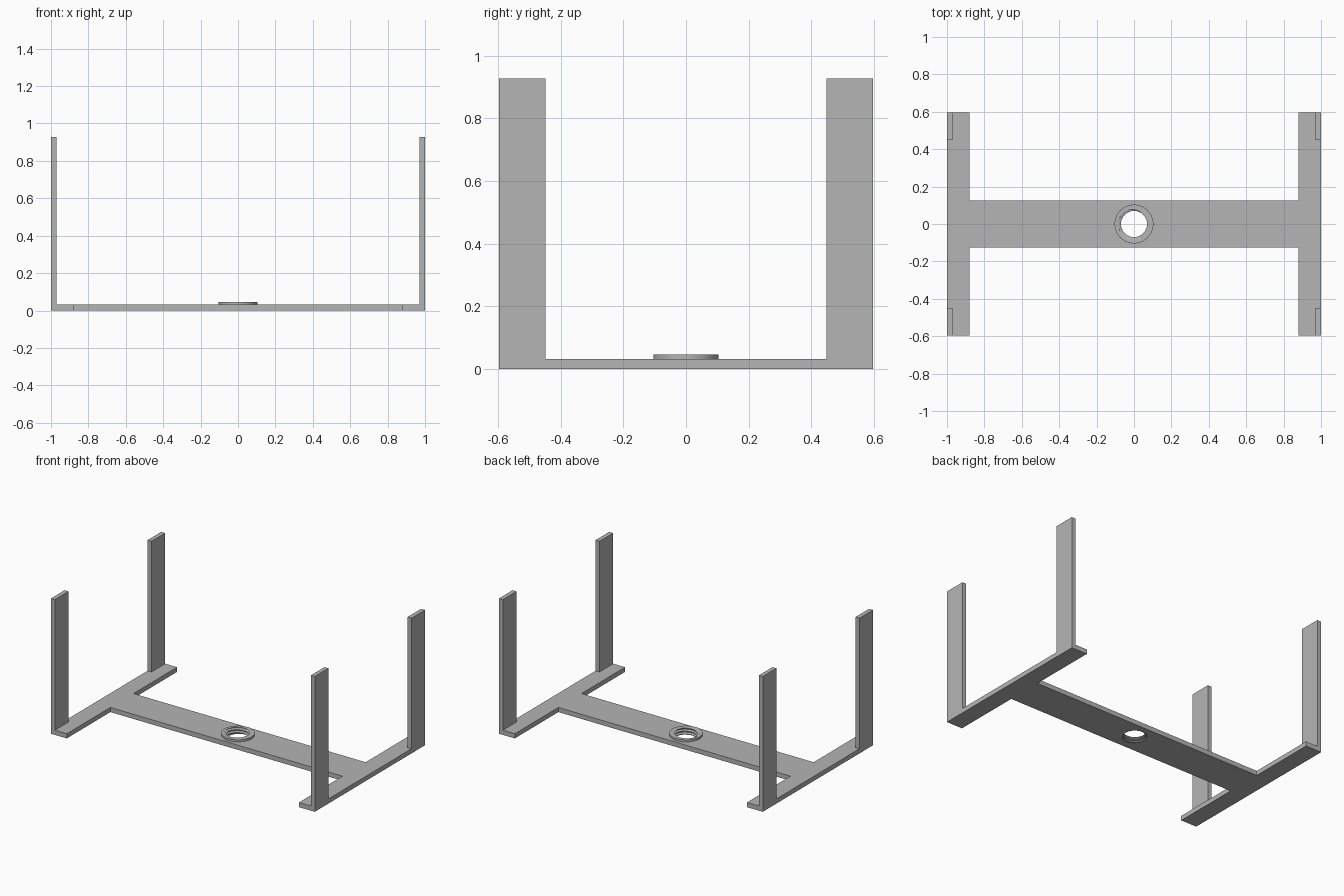
import bpy, bmesh, math

if "Cube" in bpy.data.objects:
    bpy.data.objects.remove(bpy.data.objects["Cube"])

PLATE = 0.032      # base thickness
HEIGHT = 0.927     # top of the uprights
RING_R, RING_TOP = 0.104, 0.046
BORE_R, GROOVE, PITCH = 0.07, 0.014, 0.02
SEG, ROWS = 64, 32

grey = bpy.data.materials.new("grey")
grey.diffuse_color = (0.46, 0.46, 0.46, 1)
grey.use_nodes = True
grey.node_tree.nodes["Principled BSDF"].inputs["Base Color"].default_value = grey.diffuse_color


def add_object(name, bm):
    bmesh.ops.recalc_face_normals(bm, faces=bm.faces)
    mesh = bpy.data.meshes.new(name)
    bm.to_mesh(mesh)
    bm.free()
    mesh.materials.append(grey)
    obj = bpy.data.objects.new(name, mesh)
    bpy.context.collection.objects.link(obj)
    return obj


def prism(name, outline, z0, z1):
    bm = bmesh.new()
    face = bm.faces.new([bm.verts.new((x, y, z0)) for x, y in outline])
    top = bmesh.ops.extrude_face_region(bm, geom=[face])["geom"]
    bmesh.ops.translate(bm, vec=(0, 0, z1 - z0),
                        verts=[v for v in top if isinstance(v, bmesh.types.BMVert)])
    return add_object(name, bm)


def circle(r):
    return [(r * math.cos(2 * math.pi * i / SEG), r * math.sin(2 * math.pi * i / SEG))
            for i in range(SEG)]


# H-shaped base plate, with a round opening for the threaded collar
quarter = [(1, 0.597), (0.88, 0.597), (0.88, 0.125)]
outline = (quarter + [(-x, y) for x, y in reversed(quarter)]
           + [(-x, -y) for x, y in quarter] + [(x, -y) for x, y in reversed(quarter)])
base = prism("base_plate", outline, 0, PLATE)
cutter = prism("collar_cutter", circle(RING_R), -0.1, 0.1)
cutter.hide_render = True
cutter.hide_viewport = True
cut = base.modifiers.new("collar_opening", "BOOLEAN")
cut.operation = "DIFFERENCE"
cut.solver = "EXACT"
cut.object = cutter

# Four flat uprights at the corners
for sx, side in ((-1, "left"), (1, "right")):
    for sy, end in ((-1, "front"), (1, "back")):
        prism(f"upright_{end}_{side}",
              [(sx * x, sy * y) for x, y in
               ((0.97, 0.449), (1, 0.449), (1, 0.597), (0.97, 0.597))],
              PLATE, HEIGHT)


# Collar with a helical thread cut into its bore
def bore_radius(angle, z):
    turn = (z - RING_TOP) / PITCH - (angle - math.pi) / (2 * math.pi)
    off = abs(turn - round(turn))               # distance from groove centre
    return BORE_R + GROOVE * min(1, max(0, (0.36 - off) / 0.24))


bm = bmesh.new()
rings = [[bm.verts.new((x, y, z)) for x, y in circle(RING_R)] for z in (RING_TOP, 0)]
for j in range(ROWS + 1):
    z = RING_TOP * j / ROWS
    ring = []
    for i in range(SEG):
        a = 2 * math.pi * i / SEG
        r = bore_radius(a, z)
        ring.append(bm.verts.new((r * math.cos(a), r * math.sin(a), z)))
    rings.append(ring)
for k, lower in enumerate(rings):
    upper = rings[(k + 1) % len(rings)]
    for i in range(SEG):
        n = (i + 1) % SEG
        bm.faces.new((lower[i], lower[n], upper[n], upper[i]))
collar = add_object("threaded_collar", bm)

# Smooth round walls, crisp rims
bpy.context.view_layer.objects.active = collar
collar.select_set(True)
bpy.ops.object.shade_smooth_by_angle(angle=math.radians(30))
collar.select_set(False)
